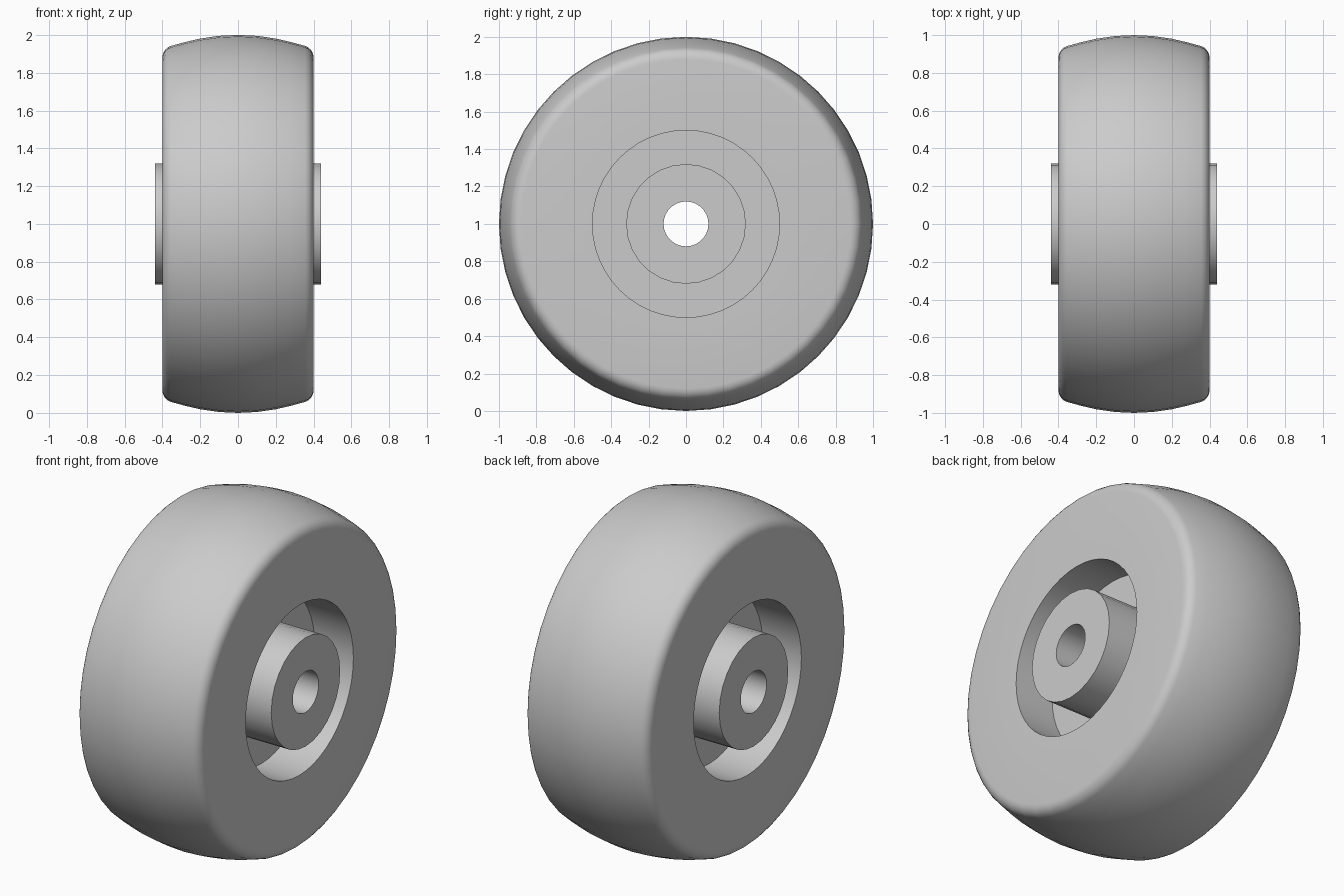
import bpy, bmesh
from math import cos, sin, pi, radians

cube = bpy.data.objects.get("Cube")
if cube:
    bpy.data.objects.remove(cube, do_unlink=True)

GREY = (0.6, 0.6, 0.6, 1)
grey = bpy.data.materials.new("light grey")
grey.use_nodes = True
grey.diffuse_color = GREY
grey.node_tree.nodes["Principled BSDF"].inputs["Base Color"].default_value = GREY


def lathe(name, profile, segments):
    """Spin a closed (x, radius) profile around the wheel axle."""
    bm = bmesh.new()
    rings = []
    for i in range(segments):
        a = 2 * pi * i / segments
        rings.append([bm.verts.new((x, r * cos(a), 1 + r * sin(a))) for x, r in profile])
    count = len(profile)
    for i in range(segments):
        here, there = rings[i], rings[(i + 1) % segments]
        for j in range(count):
            k = (j + 1) % count
            bm.faces.new((here[j], here[k], there[k], there[j]))
    bmesh.ops.recalc_face_normals(bm, faces=bm.faces)
    mesh = bpy.data.meshes.new(name)
    bm.to_mesh(mesh)
    bm.free()
    mesh.materials.append(grey)
    obj = bpy.data.objects.new(name, mesh)
    bpy.context.collection.objects.link(obj)
    bpy.ops.object.select_all(action='DESELECT')
    obj.select_set(True)
    bpy.context.view_layer.objects.active = obj
    bpy.ops.object.shade_smooth_by_angle(angle=radians(30))
    return obj


HALF_WIDTH, FILLET = 0.4, 0.065
WEB, RIM, HUB, BORE = 0.15, 0.5, 0.32, 0.12

# Crowned tread with rounded shoulders, down to the rim opening
crown = [(x, 1 - 0.48 * x * x) for x in (0, 0.1, 0.2, 0.28)]
shoulder = []
for step in range(6):
    a = radians(72 * (1 - step / 5))
    shoulder.append((HALF_WIDTH - FILLET * (1 - cos(a)), 0.88 + FILLET * sin(a)))
half = crown + shoulder + [(HALF_WIDTH, RIM)]
mirrored = [(-x, r) for x, r in reversed(half[1:])]
lathe("tyre", half + mirrored, 48)

# Recessed disc joining tyre and hub
lathe("web", [(-WEB, HUB - 0.03), (WEB, HUB - 0.03), (WEB, RIM + 0.01), (-WEB, RIM + 0.01)], 48)

# Protruding hub with a through bore
lathe("hub", [(-0.44, BORE), (0.44, BORE), (0.44, HUB), (-0.44, HUB)], 28)
